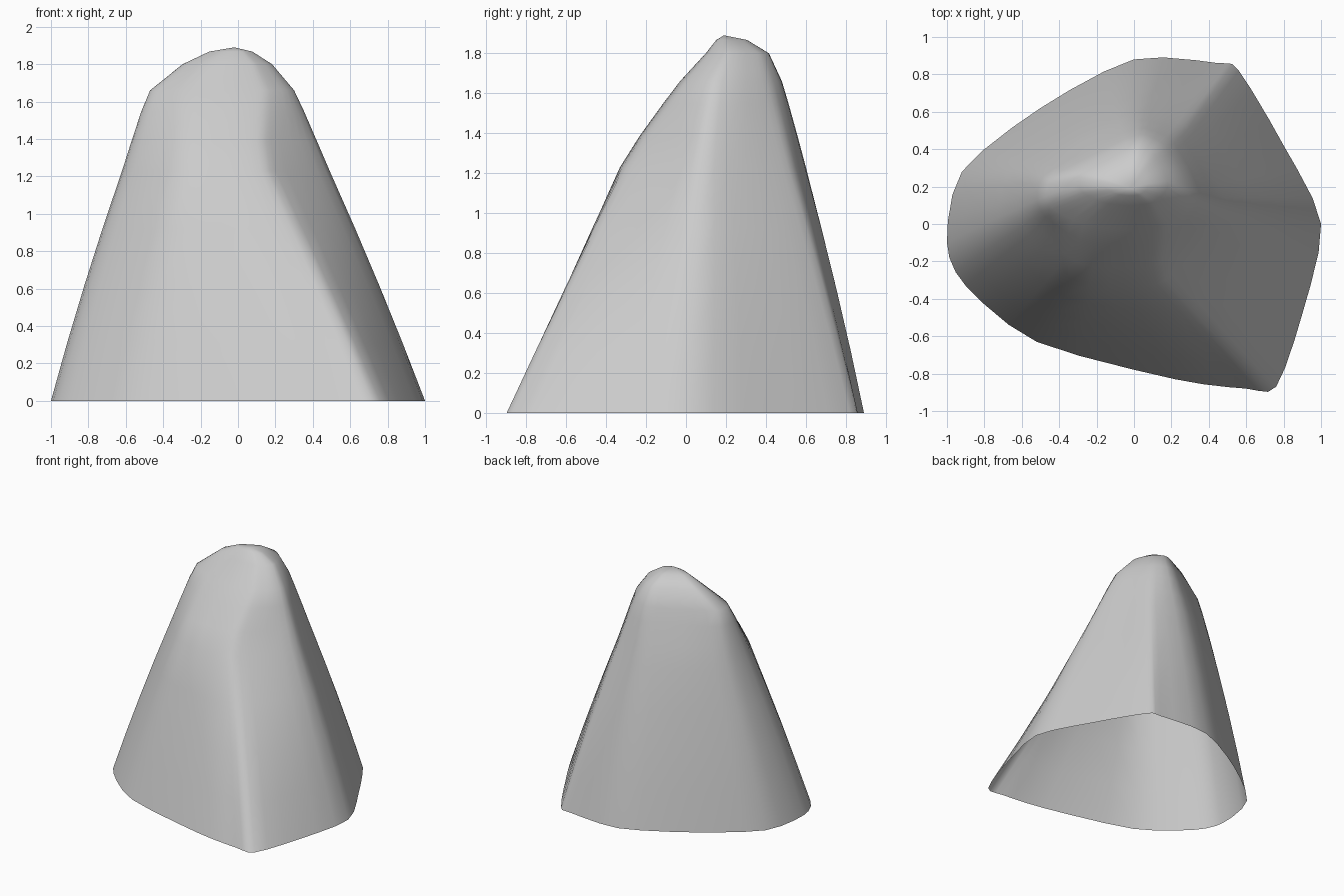
import bpy
import bmesh
from mathutils import Vector

cube = bpy.data.objects.get("Cube")
if cube:
    bpy.data.objects.remove(cube)

# Plain stone colour
stone = bpy.data.materials.new("stone_grey")
stone.use_nodes = True
stone_colour = (0.6, 0.6, 0.6, 1)
stone.diffuse_color = stone_colour
stone.node_tree.nodes["Principled BSDF"].inputs["Base Color"].default_value = stone_colour

# Horizontal outlines of the rock, counter-clockwise from the left (+x) corner
foot = [(1, 0), (.8, .42), (.56, .82), (.45, .86), (0, .88), (-.5, .62), (-.92, .28),
        (-1, -.1), (-.9, -.33), (-.52, -.63), (.22, -.83), (.6, -.88), (.76, -.87), (.9, -.48)]
waist = [(.49, .08), (.42, .28), (.31, .48), (.24, .55), (0, .6), (-.3, .47), (-.57, .28),
         (-.62, .08), (-.56, -.06), (-.32, -.3), (-.05, -.33), (.12, -.32), (.2, -.27), (.38, -.08)]
shoulder = [(.3, .15), (.27, .26), (.2, .38), (.14, .44), (.02, .48), (-.22, .37), (-.44, .25),
            (-.47, .15), (-.43, .08), (-.27, 0), (-.05, -.03), (.1, -.02), (.17, 0), (.26, .07)]


def at_height(outline, z):
    return [Vector((x, y, z)) for x, y in outline]


def shrink(ring, scale, centre):
    """Scaled copy of a ring moved to a new centre."""
    middle = Vector((-.09, .23, ring[0].z))
    return [centre + (p - middle) * scale for p in ring]


def spline(a, b, c, d, t):
    """Point on a softened cardinal spline between b and c."""
    tangent_b, tangent_c = (c - a) * .4, (d - b) * .4
    s = t * t * (3 - 2 * t)
    return (b.lerp(c, s) + tangent_b * t * (1 - t) ** 2 - tangent_c * t * t * (1 - t))


def round_ring(ring, steps):
    """Closed ring with extra points rounding its corners."""
    n = len(ring)
    return [spline(ring[i - 1], ring[i], ring[(i + 1) % n], ring[(i + 2) % n], k / steps)
            for i in range(n) for k in range(steps)]


# Main levels from the foot to the crown
shoulder_ring = at_height(shoulder, 1.66)
levels = [at_height(foot, 0), at_height(waist, 1.23), shoulder_ring,
          shrink(shoulder_ring, .62, Vector((-.06, .26, 1.8))),
          shrink(shoulder_ring, .3, Vector((-.04, .23, 1.867)))]
levels = [round_ring(ring, 3) for ring in levels]

# Straight lower flanks, with a slight bulge halfway
flank = [[a.lerp(b, t) + Vector(((a.x + b.x), (a.y + b.y), 0)) * .03 * t * (1 - t)
          for a, b in zip(levels[0], levels[1])] for t in (0, .25, .5, .75)]

# Rounded bend between waist and shoulder
bend = [[spline(a, b, c, d, t) for a, b, c, d in zip(flank[2], levels[1], levels[2], levels[3])]
        for t in (.33, .67)]
rings = flank + [levels[1]] + bend + levels[2:]

# Open shell skinned through the rings, closed at the peak
bm = bmesh.new()
loops = [[bm.verts.new(p) for p in ring] for ring in rings]
count = len(loops[0])
for low, high in zip(loops, loops[1:]):
    for i in range(count):
        j = (i + 1) % count
        bm.faces.new((low[i], low[j], high[j], high[i]))
peak = bm.verts.new((-.02, .19, 1.89))
for i in range(count):
    bm.faces.new((loops[-1][i], loops[-1][(i + 1) % count], peak))
for face in bm.faces:
    face.smooth = True

mesh = bpy.data.meshes.new("rock_shell")
bm.to_mesh(mesh)
bm.free()
mesh.materials.append(stone)
rock = bpy.data.objects.new("rock_shell", mesh)
bpy.context.collection.objects.link(rock)
